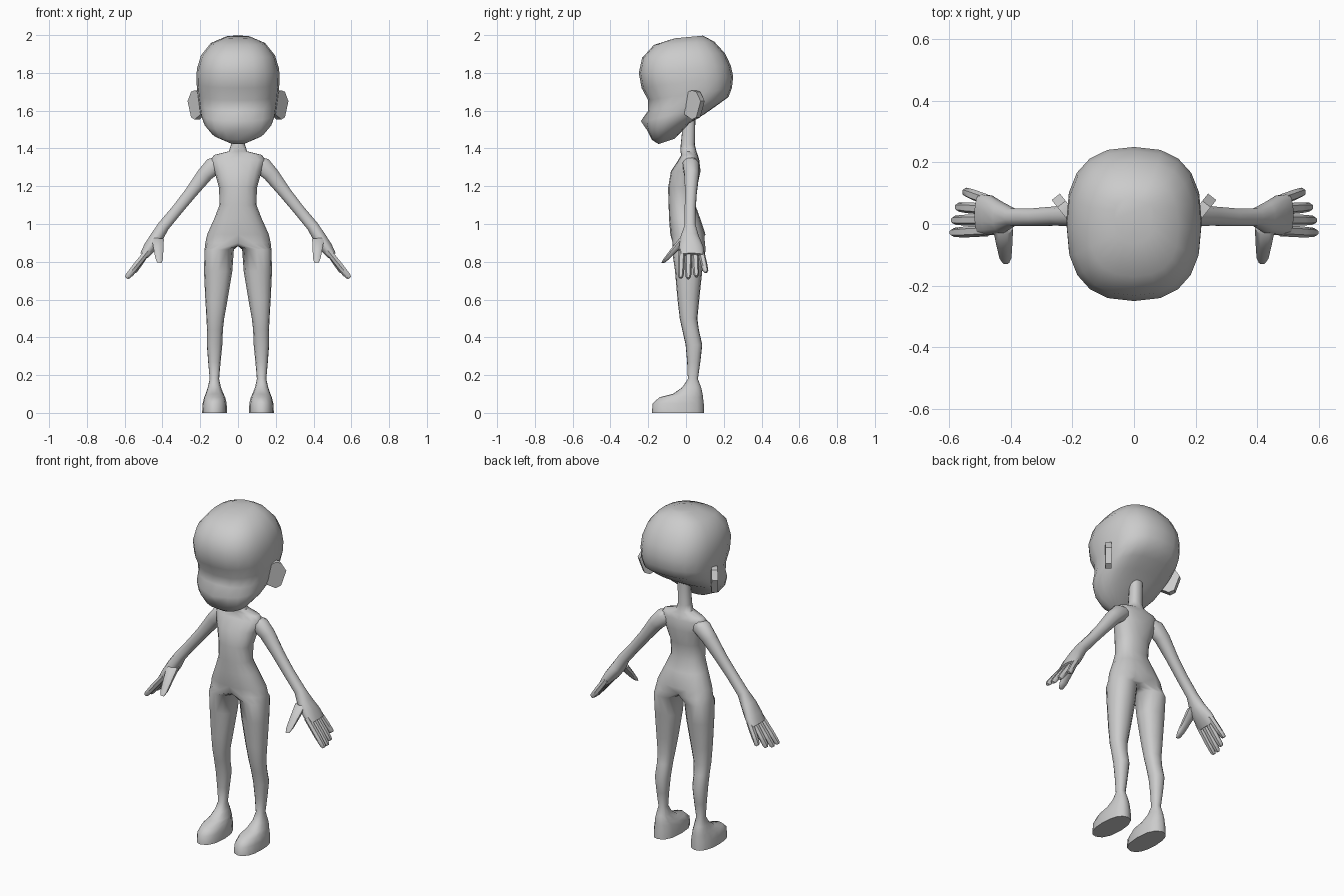
import bpy, bmesh
from math import sin, cos, radians
from mathutils import Vector as V

if "Cube" in bpy.data.objects:
    bpy.data.objects.remove(bpy.data.objects["Cube"])


def sup(deg, n=2.3):
    """Unit superellipse point: -90 is front, 0 is outward, 90 is back."""
    def f(v):
        return (1 if v > 0 else -1) * abs(v) ** (2 / n) if abs(v) > 1e-6 else 0.0
    return f(cos(radians(deg))), f(sin(radians(deg)))


def strip(bm, a, b, closed=True):
    n = len(a)
    for i in range(n if closed else n - 1):
        j = (i + 1) % n
        bm.faces.new((a[i], a[j], b[j], b[i]))


def loft(bm, rings):
    vs = [[bm.verts.new(p) for p in r] for r in rings]
    for a, b in zip(vs, vs[1:]):
        strip(bm, a, b)
    bm.faces.new(vs[0])
    bm.faces.new(vs[-1])


def finish(name, bm, mirror=True, angle=55):
    bmesh.ops.recalc_face_normals(bm, faces=bm.faces[:])
    me = bpy.data.meshes.new(name)
    bm.to_mesh(me)
    bm.free()
    ob = bpy.data.objects.new(name, me)
    bpy.context.collection.objects.link(ob)
    bpy.ops.object.select_all(action='DESELECT')
    ob.select_set(True)
    bpy.context.view_layer.objects.active = ob
    bpy.ops.object.shade_smooth_by_angle(angle=radians(angle))
    if mirror:
        ob.modifiers.new("mirror", 'MIRROR').merge_threshold = 0.001
    return ob


# Head: tilted rings (front y, front z, back y, back z, half width)
head = [(-.145, 1.423, -.06, 1.452, .05), (-.18, 1.445, .02, 1.535, .14),
        (-.205, 1.495, .10, 1.583, .183), (-.217, 1.545, .17, 1.632, .2),
        (-.20, 1.60, .225, 1.672, .207), (-.20, 1.655, .243, 1.72, .214),
        (-.235, 1.72, .25, 1.78, .22), (-.25, 1.80, .237, 1.84, .218),
        (-.232, 1.88, .205, 1.905, .196), (-.17, 1.948, .15, 1.965, .145),
        (-.06, 1.983, .09, 1.997, .065)]
rings = []
for k, (yf, zf, yb, zb, w) in enumerate(head):
    r = []
    for i in range(20):
        c, s = sup(-90 + 18 * i, 2.5)
        t = (s + 1) / 2
        r.append(V((w * c, yf + (yb - yf) * t, zf + (zb - zf) * t)))
    if k == 3:
        r[0].y -= .022      # nose tip
    rings.append(r)
bm = bmesh.new()
loft(bm, rings)
finish("head", bm, mirror=False)

# Ears: thin slabs swept outwards and back
outline = [(-.02, 1.58), (.03, 1.553), (.06, 1.565), (.09, 1.65),
           (.06, 1.70), (.03, 1.708), (-.02, 1.69)]
d, n, o = V((.62, .78, 0)), V((.78, -.62, 0)), V((.198, .018, 0))
bm = bmesh.new()
loft(bm, [[o + d * u + n * s + V((0, 0, z)) for u, z in outline] for s in (-.017, .017)])
finish("ear", bm, angle=40)

# Body: half torso rings (z, half width, front y, back y)
torso = [(1.58, .036, -.012, .05), (1.42, .037, -.028, .047), (1.385, .048, -.03, .055),
         (1.366, .125, -.025, .062), (1.34, .147, -.04, .07), (1.28, .125, -.08, .077),
         (1.19, .1, -.095, .058), (1.1, .098, -.092, .05), (1.03, .125, -.09, .075),
         (.945, .163, -.083, .103), (.9, .173, -.077, .106)]
# Leg and foot rings (z, inner x, outer x, front y, back y)
leg = [(.865, .022, .177, -.074, .104), (.75, .03, .18, -.058, .086), (.6, .055, .173, -.045, .07),
       (.5, .073, .167, -.033, .06), (.44, .08, .164, -.02, .068), (.36, .083, .165, -.002, .086),
       (.27, .092, .158, .006, .076), (.18, .1, .15, .01, .063), (.135, .09, .16, -.02, .08),
       (.1, .076, .172, -.07, .088), (.083, .068, .179, -.14, .09), (.05, .06, .187, -.177, .094),
       (0, .058, .19, -.18, .095)]
bm = bmesh.new()
prev = None
for z, w, yf, yb in torso:
    row = []
    for i in range(9):
        c, s = sup(-90 + 22.5 * i)
        row.append(bm.verts.new((w * c, (yf + yb) / 2 + s * (yb - yf) / 2, z)))
    if prev:
        strip(bm, prev, row, closed=False)
    prev = row
prev[0].co.y *= .9
prev[8].co.y *= .75
# Crotch line closes the half ring into a leg ring
ya, yb = prev[8].co.y, prev[0].co.y
prev = prev + [bm.verts.new((0, ya + (yb - ya) * i / 6, .883)) for i in range(1, 6)]
angles = [-90 + 22.5 * i for i in range(9)] + [90 + 30 * i for i in range(1, 6)]
for z, xi, xo, yf, yb in leg:
    row = []
    for a in angles:
        c, s = sup(a)
        row.append(bm.verts.new(((xi + xo) / 2 + c * (xo - xi) / 2,
                                 (yf + yb) / 2 + s * (yb - yf) / 2, z)))
    strip(bm, prev, row)
    prev = row
bm.faces.new(prev)
finish("body", bm)


def oval(x, y, z, ry, rt, seg, side):
    """Ring around a limb: ry along y, rt along the direction 'side'."""
    out = []
    for i in range(seg):
        c, s = sup(360 * i / seg + 180 / seg, 2.2)
        out.append(V((x, y, z)) + V((0, ry * s, 0)) + side * (rt * c))
    return out


# Arm and palm rings (x, y, z, radius along y, radius across)
side = V((.82, 0, .57))
arm = [(.09, .022, 1.335, .035, .035), (.12, .026, 1.315, .045, .052), (.175, .03, 1.262, .04, .043),
       (.25, .026, 1.165, .032, .034), (.32, .022, 1.078, .03, .031), (.395, .022, .988, .03, .032),
       (.43, .02, .93, .05, .036), (.468, .028, .875, .066, .034), (.498, .03, .832, .07, .024)]
bm = bmesh.new()
loft(bm, [oval(*a, 12, side) for a in arm])
finish("arm", bm)

# Fingers (base y, tip x, tip y, tip z)
bm = bmesh.new()
for y0, x1, y1, z1 in [(-.022, .592, -.028, .715), (.014, .588, .012, .712),
                       (.048, .575, .055, .722), (.078, .55, .105, .745)]:
    a, b = V((.475, y0, .86)), V((x1, y1, z1))
    loft(bm, [oval(*a.lerp(b, t), r, r, 6, side)
              for t, r in ((0, .018), (.6, .018), (.93, .015), (1, .009))])
finish("fingers", bm)

# Thumb
bm = bmesh.new()
a, b = V((.425, -.005, .925)), V((.416, -.122, .795))
loft(bm, [oval(*a.lerp(b, t), ry, rt, 8, V((1, 0, .1)))
          for t, ry, rt in ((0, .03, .035), (.45, .024, .028), (.85, .016, .021), (1, .009, .012))])
finish("thumb", bm)
